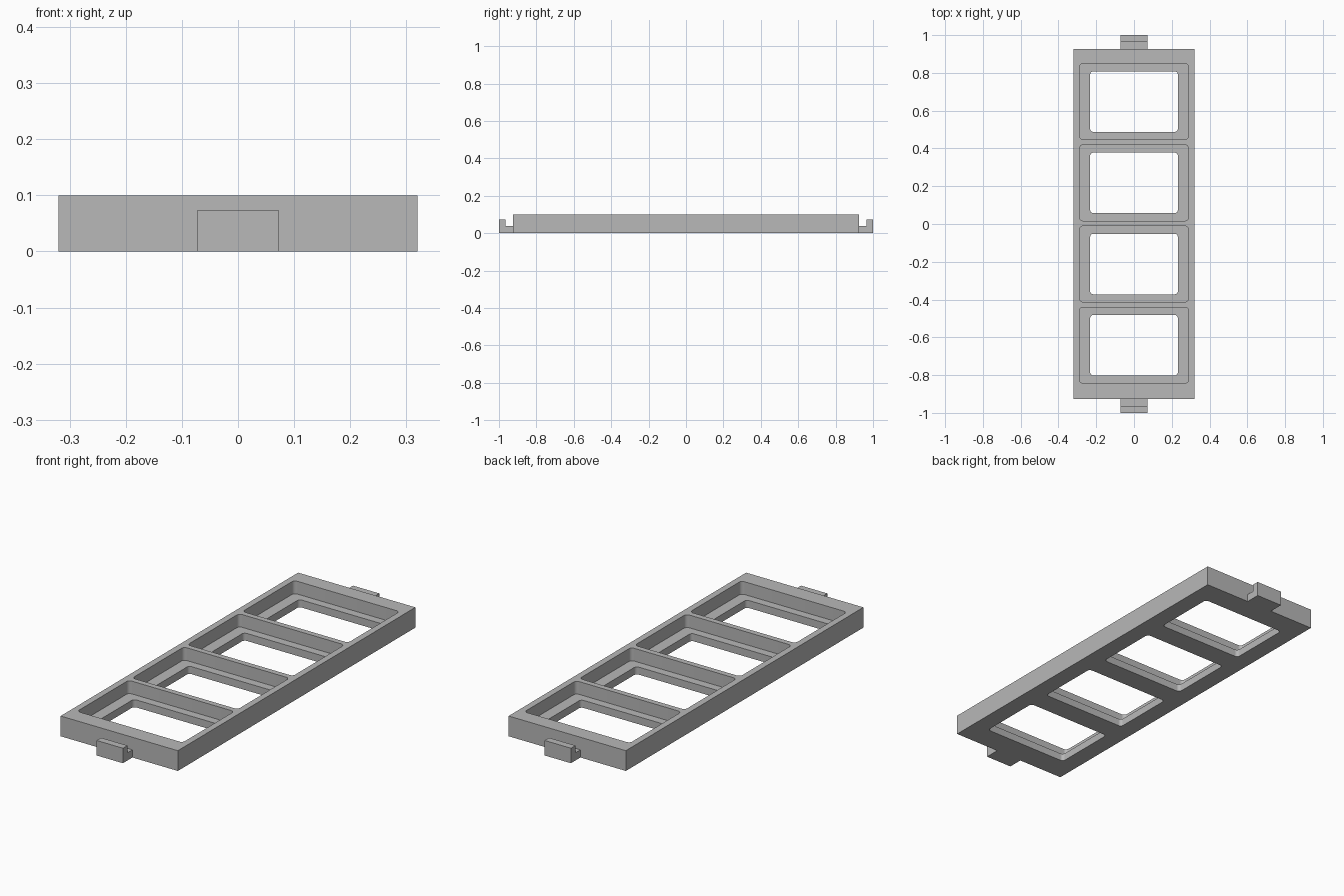
import bpy
import bmesh
from math import pi, sin, cos

if "Cube" in bpy.data.objects:
    bpy.data.objects.remove(bpy.data.objects["Cube"])

HALF_X, HALF_Y, HEIGHT = 0.32, 0.926, 0.1
FLOOR = 0.037            # thickness of the ledge around each window
PITCH = 0.43             # spacing of the four bays
BAYS = [(i - 1.5) * PITCH + 0.003 for i in range(4)]

grey = bpy.data.materials.new("plain grey")
grey.use_nodes = True
grey.diffuse_color = (0.48, 0.48, 0.48, 1)
grey.node_tree.nodes["Principled BSDF"].inputs["Base Color"].default_value = grey.diffuse_color


def add_prism(bm, points, offset):
    """Extrude a closed outline by an offset vector."""
    face = bm.faces.new([bm.verts.new(p) for p in points])
    made = bmesh.ops.extrude_face_region(bm, geom=[face])["geom"]
    bmesh.ops.translate(bm, vec=offset, verts=[g for g in made if isinstance(g, bmesh.types.BMVert)])


def finish(bm, name):
    bmesh.ops.recalc_face_normals(bm, faces=bm.faces)
    mesh = bpy.data.meshes.new(name)
    bm.to_mesh(mesh)
    bm.free()
    mesh.materials.append(grey)
    obj = bpy.data.objects.new(name, mesh)
    bpy.context.collection.objects.link(obj)
    return obj


def rounded_outline(hx, hy, cy, r, z, steps=6):
    """Rounded rectangle centred on (0, cy)."""
    points = []
    for corner, (sx, sy) in enumerate([(1, 1), (-1, 1), (-1, -1), (1, -1)]):
        for s in range(steps + 1):
            a = (corner + s / steps) * pi / 2
            points.append((sx * (hx - r) + r * cos(a), cy + sy * (hy - r) + r * sin(a), z))
    return points


def bay_cutter(name, hx, hy, r, z):
    bm = bmesh.new()
    for cy in BAYS:
        add_prism(bm, rounded_outline(hx, hy, cy, r, z), (0, 0, 0.2 - z))
    cutter = finish(bm, name)
    cutter.hide_render = True
    return cutter


# Frame slab
bm = bmesh.new()
add_prism(bm, [(sx * HALF_X, sy * HALF_Y, 0) for sx, sy in [(-1, -1), (1, -1), (1, 1), (-1, 1)]], (0, 0, HEIGHT))
frame = finish(bm, "frame")

# Recessed pockets, then smaller windows right through the floor
cutters = [bay_cutter("pocket_cutter", 0.288, 0.201, 0.018, FLOOR),
           bay_cutter("window_cutter", 0.232, 0.16, 0.016, -0.1)]
bpy.context.view_layer.objects.active = frame
for cutter in cutters:
    cut = frame.modifiers.new(cutter.name, "BOOLEAN")
    cut.operation = "DIFFERENCE"
    cut.solver = "EXACT"
    cut.object = cutter
    bpy.ops.object.modifier_apply(modifier=cut.name)
for cutter in cutters:
    bpy.data.objects.remove(cutter)

# Smooth only the rounded corners
bpy.ops.object.select_all(action="DESELECT")
frame.select_set(True)
bpy.ops.object.shade_smooth_by_angle(angle=pi / 6)

# L-shaped hook at each end
for name, side in [("front_hook", -1), ("back_hook", 1)]:
    profile = [(HALF_Y, 0), (1, 0), (1, 0.074), (0.965, 0.074), (0.965, 0.038), (HALF_Y, 0.038)]
    bm = bmesh.new()
    add_prism(bm, [(-0.072, side * y, z) for y, z in profile], (0.144, 0, 0))
    finish(bm, name)
